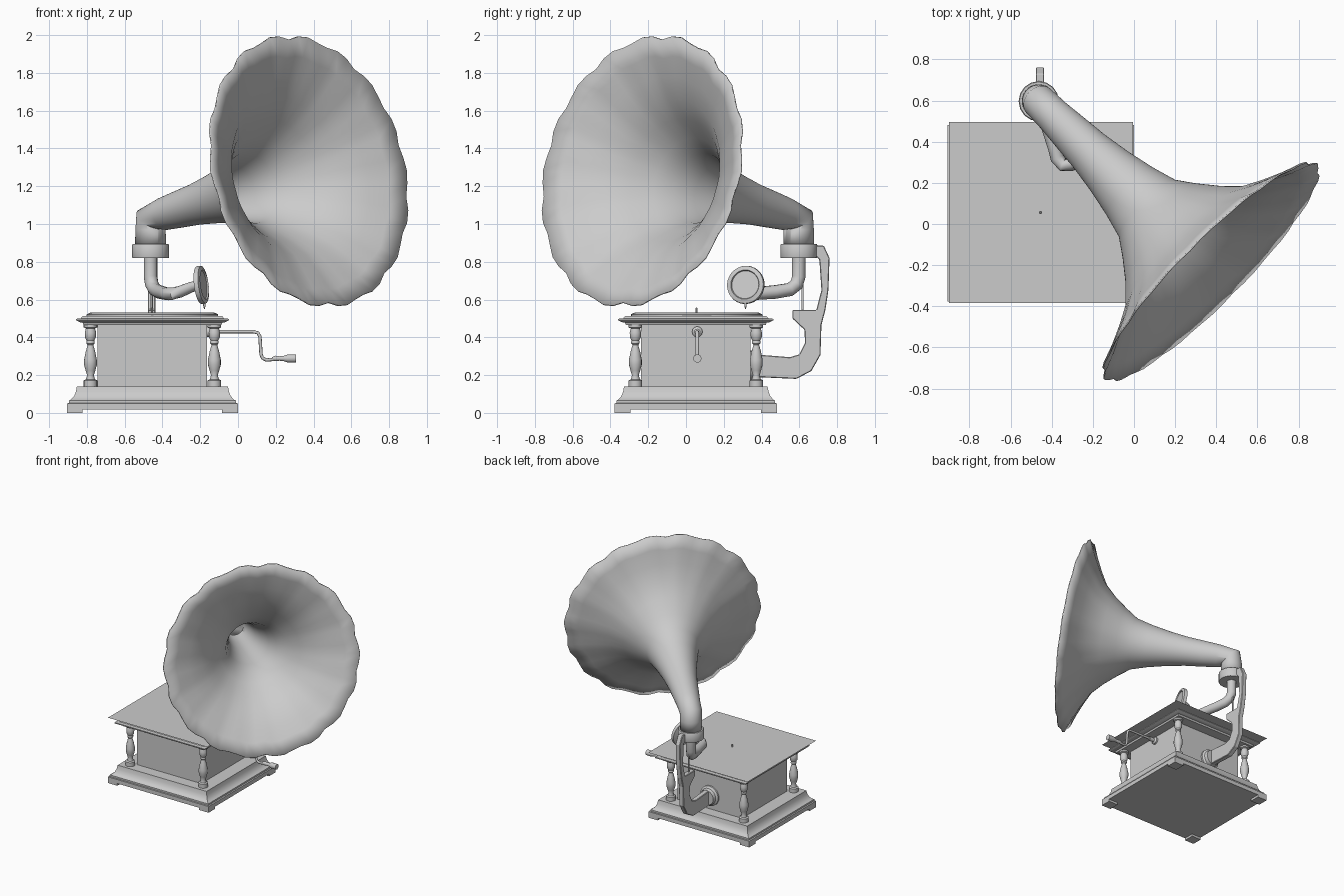
import bpy, bmesh, math
from mathutils import Vector

CX, CY = -0.453, 0.052          # cabinet centre


def loft(name, rings, angle=35, caps=True):
    """Skin a list of equal-length point rings."""
    bm = bmesh.new()
    vs = [[bm.verts.new(p) for p in r] for r in rings]
    n = len(rings[0])
    for a, b in zip(vs, vs[1:]):
        for i in range(n):
            j = (i + 1) % n
            bm.faces.new((a[i], a[j], b[j], b[i]))
    if caps:
        bm.faces.new(vs[0][::-1])
        bm.faces.new(vs[-1])
    bmesh.ops.recalc_face_normals(bm, faces=bm.faces)
    me = bpy.data.meshes.new(name)
    bm.to_mesh(me)
    bm.free()
    ob = bpy.data.objects.new(name, me)
    bpy.context.collection.objects.link(ob)
    bpy.ops.object.select_all(action='DESELECT')
    ob.select_set(True)
    bpy.context.view_layer.objects.active = ob
    if angle:
        bpy.ops.object.shade_smooth_by_angle(angle=math.radians(angle))
    return ob


def ring(c, axis, r, n, up=(0, 0, 1), lobes=0, amp=0):
    """Circle of points around axis, optionally scalloped."""
    axis = Vector(axis).normalized()
    u = Vector(up).cross(axis).normalized()
    v = axis.cross(u)
    pts = []
    for i in range(n):
        t = math.tau * i / n
        k = r * (1 + amp * (abs(math.sin(lobes * t / 2)) - 0.6))
        pts.append(Vector(c) + u * k * math.cos(t) + v * k * math.sin(t))
    return pts


def lathe(name, base, axis, profile, n=20, up=(0, 0, 1), angle=35):
    ax = Vector(axis).normalized()
    return loft(name, [ring(Vector(base) + ax * h, ax, r, n, up) for r, h in profile], angle)


def tube(name, path, radii, n=12, up=(0, 0, 1)):
    p = [Vector(q) for q in path]
    if not isinstance(radii, list):
        radii = [radii] * len(p)
    rings = []
    for i, q in enumerate(p):
        d = (p[min(i + 1, len(p) - 1)] - q).normalized() * (i < len(p) - 1)
        e = (q - p[max(i - 1, 0)]).normalized() * (i > 0)
        rings.append(ring(q, d + e, radii[i], n, up))
    return loft(name, rings, 50)


def moulding(name, profile, cx=CX, cy=CY, angle=30):
    """Rectangular stack from (half x, half y, z) rows."""
    return loft(name, [[(cx - a, cy - b, z), (cx + a, cy - b, z),
                        (cx + a, cy + b, z), (cx - a, cy + b, z)]
                       for a, b, z in profile], angle)


# cabinet
moulding("plinth", [(.453, .43, .018), (.453, .43, .05), (.443, .42, .052), (.443, .42, .065),
                    (.432, .41, .07), (.415, .395, .088), (.405, .385, .112), (.40, .38, .14)])
moulding("cabinet_body", [(.29, .29, .13), (.29, .29, .48)])
moulding("top_moulding", [(.365, .37, .465), (.37, .375, .478), (.385, .39, .48), (.405, .412, .49),
                          (.405, .412, .498), (.38, .385, .50), (.37, .375, .512)])
col = [(.036, .14), (.036, .172), (.024, .178), (.018, .20), (.026, .225), (.034, .255), (.034, .28),
       (.025, .325), (.015, .36), (.022, .368), (.022, .378), (.02, .382), (.029, .40),
       (.03, .425), (.024, .447), (.036, .452), (.036, .475)]
for sx in (-1, 1):
    for sy in (-1, 1):
        moulding("foot", [(.042, .042, 0), (.042, .042, .02)], CX + sx * .411, CY + sy * .388)
        lathe("column", (CX + sx * .328, CY + sy * .32, 0), (0, 0, 1), col, 16, (0, 1, 0))

# turntable, with thin sheet over it
lathe("turntable", (CX, .056, 0), (0, 0, 1),
      [(.32, .505), (.32, .512), (.348, .514), (.348, .522), (.33, .53), (.32, .532)], 48, (0, 1, 0))
lathe("spindle", (-.455, .056, 0), (0, 0, 1), [(.006, .52), (.006, .55), (.003, .558)], 8, (0, 1, 0))
bpy.ops.mesh.primitive_plane_add(size=1, location=(CX, .055, .535))
sheet = bpy.context.object
sheet.name = "top_sheet"
sheet.scale = (.894, .88, 1)

# crank
tube("crank_rod", [(-.17, .06, .43), (.08, .06, .43), (.105, .06, .424), (.116, .06, .405),
                   (.122, .06, .31), (.13, .06, .29), (.15, .06, .28), (.21, .06, .285),
                   (.26, .06, .29)], .009, 10, (0, 1, 0))
lathe("crank_handle", (.18, .06, .288), (1, 0, 0),
      [(.008, 0), (.015, .02), (.012, .04), (.014, .06), (.022, .085), (.022, .128)], 14)
lathe("crank_socket", (-.17, .06, .43), (1, 0, 0), [(.028, 0), (.028, .02), (.016, .03), (.016, .07)], 12)

# rear bracket, cut from a side profile
side = [(.36, .31), (.55, .295), (.60, .31), (.63, .37), (.627, .44), (.563, .50), (.563, .545),
        (.69, .545), (.717, .65), (.706, .81), (.675, .845), (.675, .885), (.73, .885), (.76, .82),
        (.754, .65), (.738, .545), (.717, .465), (.712, .307), (.664, .222), (.585, .18), (.36, .19)]
bracket = loft("bracket", [[(-.457 + s * .02, y, z) for y, z in side] for s in (-1, 1)], 0)
bev = bracket.modifiers.new("bevel", 'BEVEL')
bev.width, bev.segments = .004, 1
lathe("bracket_flange", (-.457, .33, .25), (0, 1, 0), [(.08, 0), (.08, .025), (.065, .035), (.06, .06)], 24)
tube("support_rod", [(-.457, .617, .54), (-.457, .617, .70)], .006, 8, (0, 1, 0))

# tone arm and sound box
tube("tone_arm", [(-.463, .597, .83), (-.463, .597, .72), (-.456, .585, .68), (-.44, .55, .653),
                  (-.415, .47, .64), (-.385, .37, .632), (-.373, .32, .63), (-.345, .287, .632),
                  (-.305, .288, .642), (-.25, .305, .665), (-.20, .315, .68)],
     [.036] * 5 + [.034, .034, .033, .031, .028, .026], 14, (1, .3, .1))
lathe("sound_box", (-.206, .32, .676), (.95, -.27, .12),
      [(.04, -.012), (.075, -.006), (.1, 0), (.102, .012), (.1, .024), (.078, .03), (.074, .022), (.03, .022)], 28)
tube("needle", [(-.18, .315, .60), (-.178, .315, .565), (-.178, .315, .55)], [.008, .006, .002], 8, (0, 1, 0))

# horn collar
lathe("horn_collar", (-.463, .597, 0), (0, 0, 1),
      [(.05, .82), (.096, .82), (.098, .826), (.098, .888), (.094, .895), (.07, .895)], 16, (0, 1, 0))

# horn: short vertical neck, mitred elbow, flared scalloped bell
start, mouth = Vector((-.463, .597, 1.033)), Vector((.375, -.232, 1.28))
ax = (mouth - start).normalized()
L = (mouth - start).length
n, side_up = 64, Vector((ax.x, ax.y, 0)).cross((0, 0, 1))
rows = [ring((-.463, .597, .89), (0, 0, 1), .078, n, side_up),
        ring((-.463, .597, .97), (0, 0, 1), .076, n, side_up)]
rows.append(ring(start - Vector((0, 0, .008)), ax + Vector((0, 0, 1)), .079, n, side_up))
for s, r, amp in [(.10, .083, 0), (.20, .093, 0), (.34, .106, 0), (.48, .128, 0), (.62, .158, 0),
                  (.74, .192, 0), (.83, .255, 0), (.93, .335, .004), (1.02, .425, .01),
                  (1.08, .53, .02), (1.13, .63, .03), (1.17, .727, .036)]:
    rows.append(ring(start + ax * (s * L / 1.17), ax, r, n, side_up, 18, amp))
horn = loft("horn", rows, 60, caps=False)
sol = horn.modifiers.new("wall", 'SOLIDIFY')
sol.thickness, sol.offset = .008, 0
